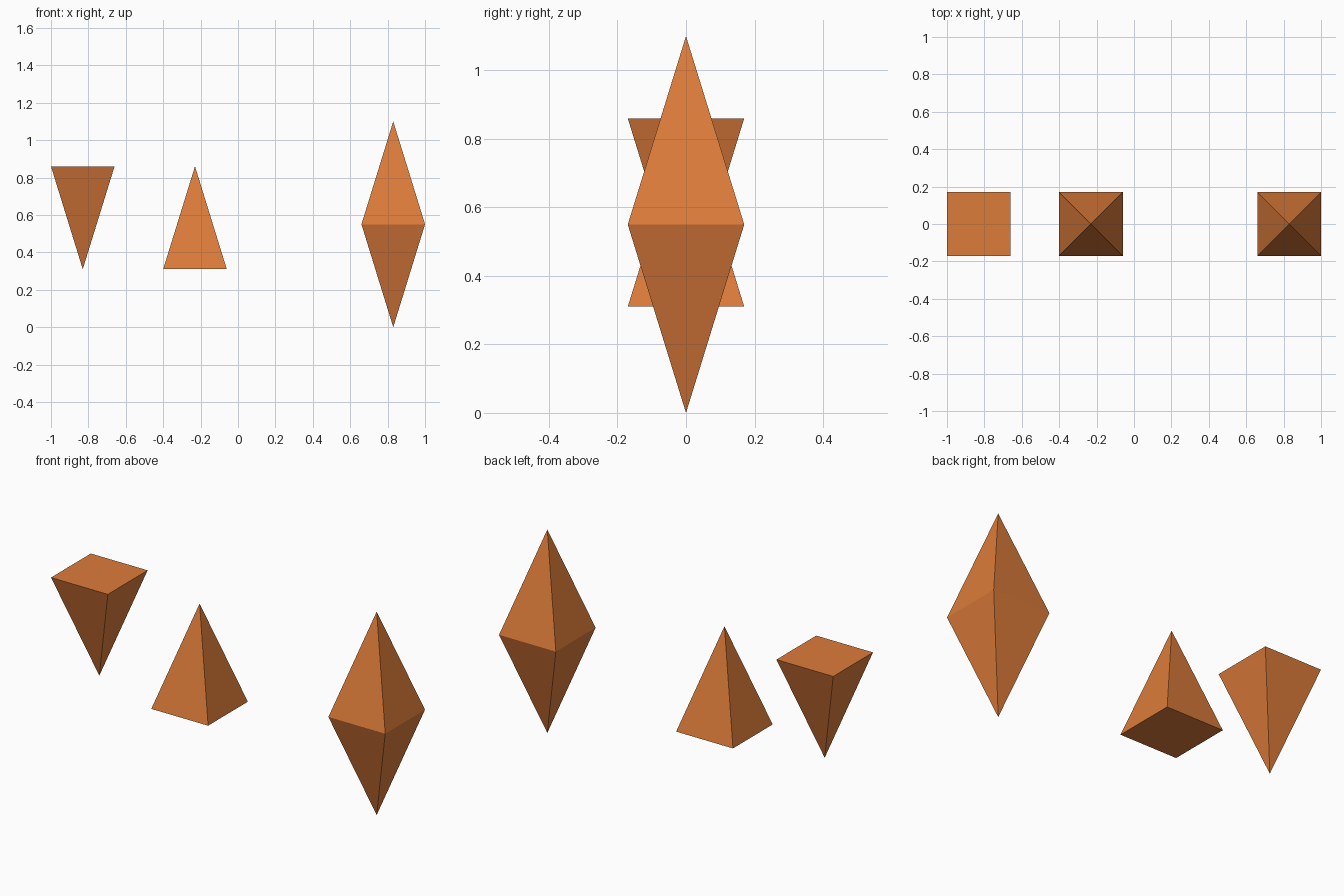
import bpy, bmesh

if "Cube" in bpy.data.objects:
    bpy.data.objects.remove(bpy.data.objects["Cube"])

HALF = 0.17    # half width of every square base
HEIGHT = 0.55  # height of one pyramid

orange = bpy.data.materials.new("orange")
orange.diffuse_color = (0.72, 0.2, 0.042, 1)
orange.use_nodes = True
orange.node_tree.nodes["Principled BSDF"].inputs["Base Color"].default_value = orange.diffuse_color


def spike(name, x, base_z, directions):
    """Square base at base_z with a tip above (+1), below (-1), or both."""
    bm = bmesh.new()
    base = [bm.verts.new((x + sx * HALF, sy * HALF, base_z))
            for sx, sy in ((-1, -1), (1, -1), (1, 1), (-1, 1))]
    for d in directions:
        tip = bm.verts.new((x, 0, base_z + d * HEIGHT))
        for i in range(4):
            bm.faces.new((base[i], base[(i + 1) % 4], tip))
    if len(directions) == 1:
        bm.faces.new(base)
    bmesh.ops.recalc_face_normals(bm, faces=bm.faces)
    mesh = bpy.data.meshes.new(name)
    bm.to_mesh(mesh)
    bm.free()
    mesh.materials.append(orange)
    bpy.context.collection.objects.link(bpy.data.objects.new(name, mesh))


# Hanging pyramid, standing pyramid, and the double-ended crystal
spike("inverted_pyramid", -0.83, 0.86, (-1,))
spike("upright_pyramid", -0.23, 0.31, (1,))
spike("double_pyramid", 0.83, HEIGHT, (1, -1))
